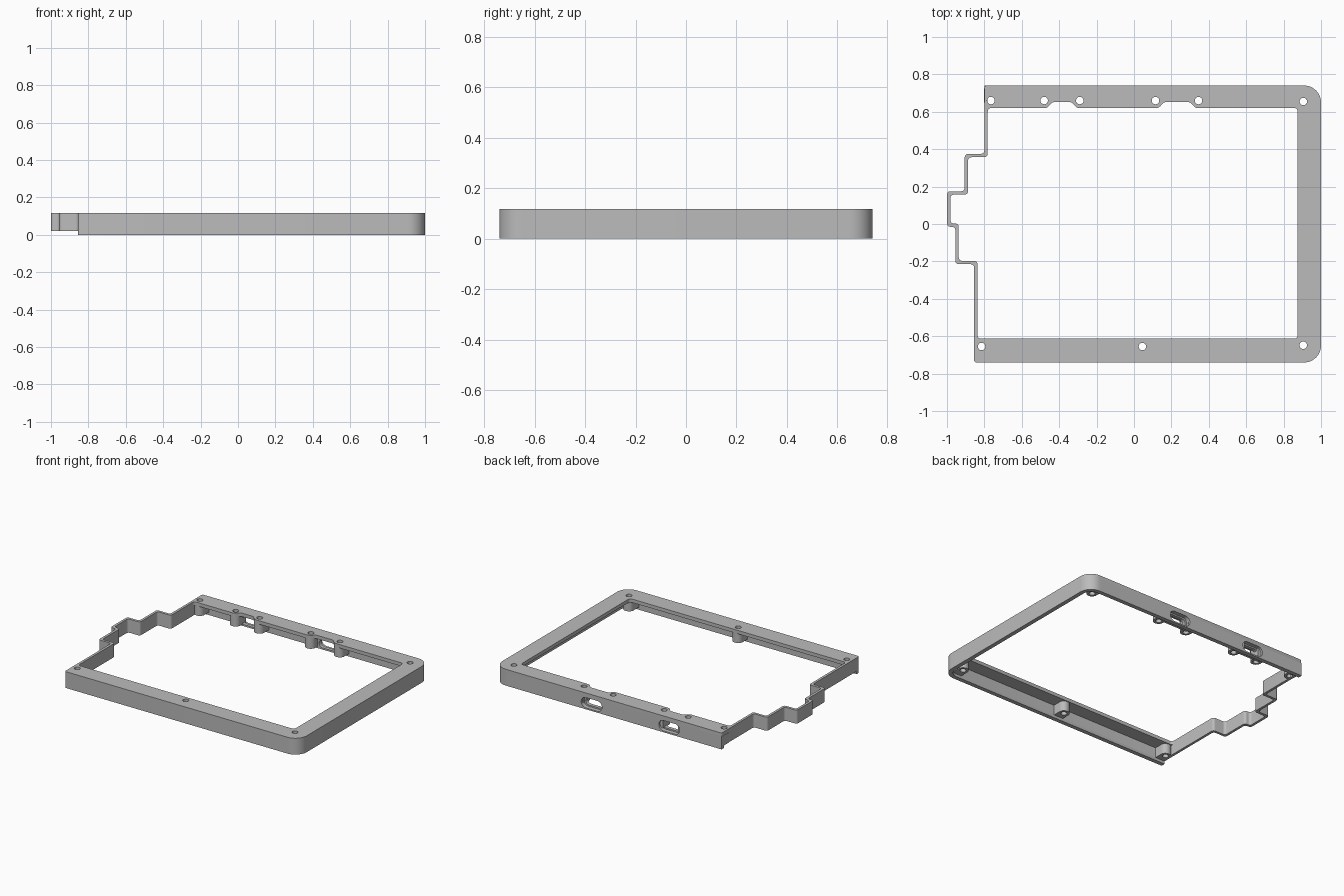
import bpy
import bmesh
import math
from mathutils import Vector, Matrix
from mathutils.geometry import interpolate_bezier

if "Cube" in bpy.data.objects:
    bpy.data.objects.remove(bpy.data.objects["Cube"], do_unlink=True)

grey = bpy.data.materials.new("plain grey")
grey.use_nodes = True
grey.diffuse_color = (0.5, 0.5, 0.5, 1)
grey.node_tree.nodes["Principled BSDF"].inputs["Base Color"].default_value = (0.5, 0.5, 0.5, 1)

TOP, UNDER, STEP = 0.117, 0.092, 0.02   # top, underside of flange, raised left edge
BACK, WALL, THIN = 0.74, 0.03, 0.018
HOLE_R, BOSS_R = 0.02, 0.037


def rounded(corners):
    """Fillet each (x, y, radius) corner of a closed outline."""
    out = []
    for i, (x, y, r) in enumerate(corners):
        p = Vector((x, y, 0))
        if r == 0:
            out.append(p)
            continue
        ends = []
        for q in (corners[i - 1], corners[(i + 1) % len(corners)]):
            ends.append(p + (Vector((q[0], q[1], 0)) - p).normalized() * r)
        a, b = ends
        n = 13 if r > 0.03 else 6
        out += interpolate_bezier(a, a.lerp(p, 0.5523), b.lerp(p, 0.5523), b, n)
    return out


def circle(x, y, r, n=24):
    return [Vector((x + r * math.cos(2 * math.pi * i / n),
                    y + r * math.sin(2 * math.pi * i / n), 0)) for i in range(n)]


def stadium(x, y, w, h):
    r = h / 2
    return rounded([(x - w / 2, y - r, r - 0.0005), (x + w / 2, y - r, r - 0.0005),
                    (x + w / 2, y + r, r - 0.0005), (x - w / 2, y + r, r - 0.0005)])


def slab(name, loops, low, high, upright=False):
    """Extrude an outline with holes along z, or along y when upright."""
    curve = bpy.data.curves.new(name, "CURVE")
    curve.dimensions = "2D"
    curve.fill_mode = "BOTH"
    curve.extrude = (high - low) / 2
    for loop in loops:
        spline = curve.splines.new("POLY")
        spline.points.add(len(loop) - 1)
        for point, co in zip(spline.points, loop):
            point.co = (co.x, co.y, 0, 1)
        spline.use_cyclic_u = True
    temp = bpy.data.objects.new(name + "_outline", curve)
    bpy.context.collection.objects.link(temp)
    bpy.context.view_layer.update()
    mesh = bpy.data.meshes.new_from_object(
        temp.evaluated_get(bpy.context.evaluated_depsgraph_get()))
    bpy.data.objects.remove(temp, do_unlink=True)
    bm = bmesh.new()
    bm.from_mesh(mesh)
    mid = (low + high) / 2
    if upright:
        bm.transform(Matrix.Translation((0, mid, 0)) @ Matrix.Rotation(math.pi / 2, 4, "X"))
    else:
        bm.transform(Matrix.Translation((0, 0, mid)))
    bmesh.ops.remove_doubles(bm, verts=bm.verts, dist=0.0001)
    bmesh.ops.recalc_face_normals(bm, faces=bm.faces)
    bm.to_mesh(mesh)
    bm.free()
    mesh.materials.clear()
    mesh.materials.append(grey)
    obj = bpy.data.objects.new(name, mesh)
    bpy.context.collection.objects.link(obj)
    bpy.ops.object.select_all(action="DESELECT")
    obj.select_set(True)
    bpy.context.view_layer.objects.active = obj
    bpy.ops.object.shade_smooth_by_angle(angle=math.radians(30))
    return obj


# Stepped left edge, front to back, and its inner offset
steps = [(-0.855, -0.215), (-0.955, -0.215), (-0.955, -0.015), (-1, -0.015),
         (-1, 0.175), (-0.905, 0.175), (-0.905, 0.375), (-0.80, 0.375)]
outer_steps = [(x, y, 0.018) for x, y in steps]
inner_steps = [(x + THIN, y + (THIN if y < 0.1 else -THIN), 0.018) for x, y in steps]
left_front, left_back = steps[0][0], steps[-1][0]

screws = [(-0.765, 0.66), (-0.48, 0.66), (-0.29, 0.66), (0.115, 0.66), (0.345, 0.66),
          (0.905, 0.655), (0.905, -0.648), (0.045, -0.655), (-0.815, -0.655)]
ports = [(-0.385, 0.08), (0.23, 0.098)]   # centre x, half width of flange notch

# Top flange with screw holes and port notches
outline = [(left_front, -BACK, 0.012)] + outer_steps + [
    (left_back, BACK, 0.012), (1, BACK, 0.09), (1, -BACK, 0.09)]
opening = [(left_front + THIN, -0.613, 0.018)] + inner_steps + [(left_back + THIN, 0.62, 0.018)]
for x, w in ports:
    opening += [(x - w, 0.62, 0.012), (x - w + 0.028, 0.652, 0.012),
                (x + w - 0.028, 0.652, 0.012), (x + w, 0.62, 0.012)]
opening += [(0.875, 0.62, 0.018), (0.875, -0.613, 0.018)]
slab("top_flange", [rounded(outline), rounded(opening)] +
     [circle(x, y, HOLE_R) for x, y in screws], UNDER, TOP)

# Side walls: left steps, front and right, open along the back
seam = 0.88
tail = [(1, -BACK, 0.09), (1, BACK, 0.09), (seam, BACK, 0), (seam, BACK - WALL, 0),
        (1 - WALL, BACK - WALL, 0.06), (1 - WALL, WALL - BACK, 0.06)]
wall = [(left_back + THIN, BACK - WALL, 0), (left_back, BACK - WALL, 0)]
wall += outer_steps[::-1] + [(left_front, -BACK, 0.012)] + tail
wall += [(left_front + THIN, WALL - BACK, 0.01)] + inner_steps
slab("side_walls", [rounded(wall)], STEP, UNDER)

# Lower rim, absent along the stepped edge
rim = [(left_front, WALL - BACK, 0), (left_front, -BACK, 0.012)] + tail
slab("lower_rim", [rounded(rim)], 0, STEP)

# Back wall with two port openings, thickened around each port
panel = [(left_back, 0, 0), (seam, 0, 0), (seam, UNDER, 0), (left_back, UNDER, 0)]
slab("back_wall", [rounded(panel)] + [stadium(x, 0.047, 0.165, 0.074) for x, w in ports],
     BACK - WALL, BACK, upright=True)
for i, (x, w) in enumerate(ports):
    block = [(x - 0.1, 0.008, 0), (x + 0.1, 0.008, 0),
             (x + 0.1, UNDER, 0), (x - 0.1, UNDER, 0)]
    slab(f"port_surround_{i + 1}", [rounded(block), stadium(x, 0.047, 0.135, 0.054)],
         BACK - WALL - 0.025, BACK - WALL, upright=True)

# Screw bosses, rounded inward and joined to the nearest wall
for i, (x, y) in enumerate(screws):
    side = 1 if y > 0 else -1
    tip, root = y - side * BOSS_R, side * (BACK - WALL / 2)
    boss = [(x - BOSS_R, root, 0), (x - BOSS_R, tip, BOSS_R - 0.0005),
            (x + BOSS_R, tip, BOSS_R - 0.0005), (x + BOSS_R, root, 0)]
    slab(f"screw_boss_{i + 1}", [rounded(boss), circle(x, y, HOLE_R)], STEP, UNDER)
